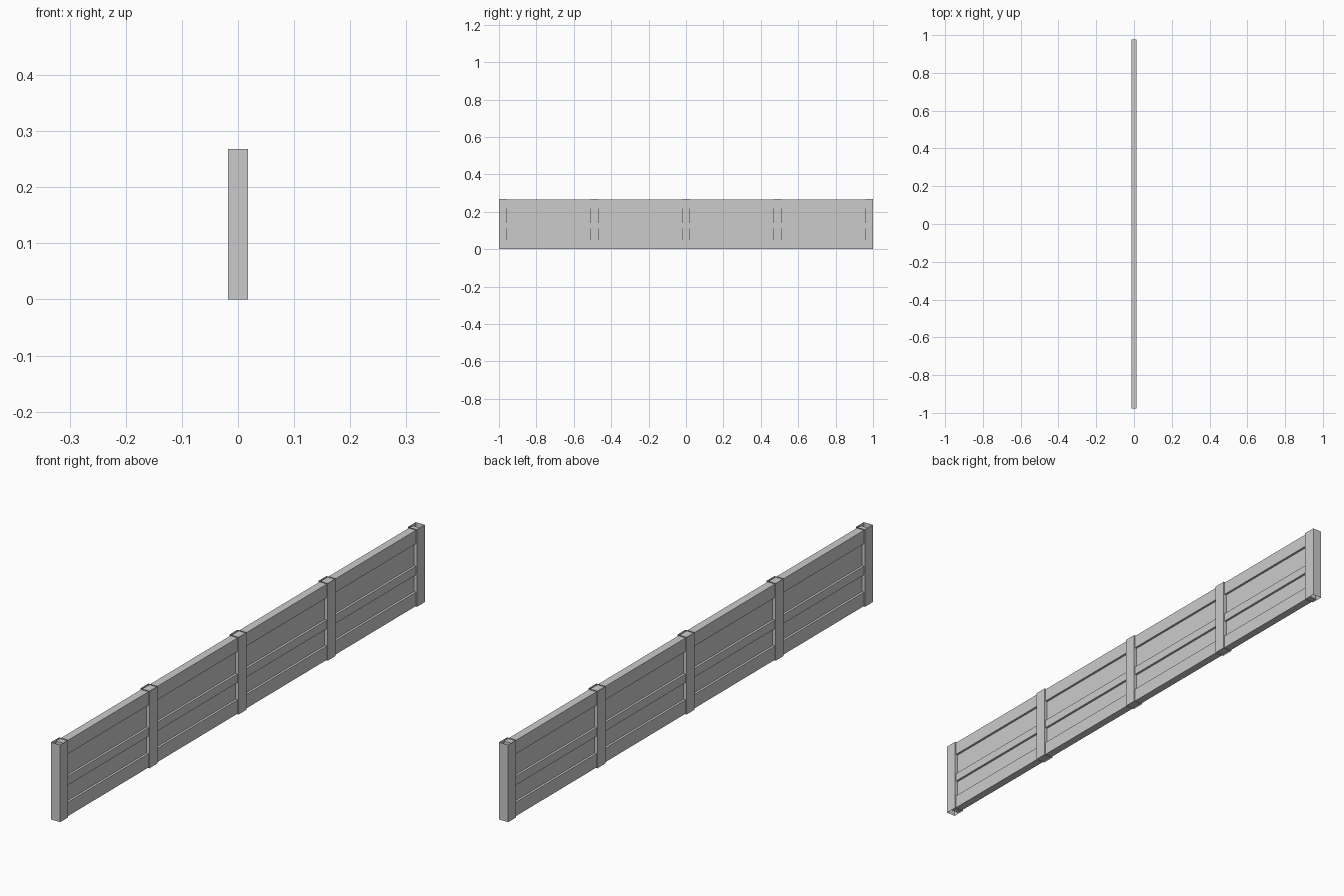
import bpy, bmesh

if "Cube" in bpy.data.objects:
    bpy.data.objects.remove(bpy.data.objects["Cube"])

H = 0.268          # post height
PITCH = 0.489      # post spacing
END = 2 * PITCH    # wall ends inside the outer posts


def make_object(name, bm):
    bmesh.ops.recalc_face_normals(bm, faces=bm.faces)
    mesh = bpy.data.meshes.new(name)
    bm.to_mesh(mesh)
    bm.free()
    obj = bpy.data.objects.new(name, mesh)
    bpy.context.collection.objects.link(obj)
    return obj


# wall: stepped cross-section with three raised rails, extruded along y
def wall(name):
    thin, thick = 0.006, 0.014
    half = [(thick, 0.002), (thick, 0.05), (thin, 0.05), (thin, 0.11), (thick, 0.11),
            (thick, 0.14), (thin, 0.14), (thin, 0.218), (thick, 0.218), (thick, 0.265)]
    profile = half + [(-x, z) for x, z in reversed(half)]
    bm = bmesh.new()
    face = bm.faces.new([bm.verts.new((x, -END, z)) for x, z in profile])
    ext = bmesh.ops.extrude_face_region(bm, geom=[face], use_keep_orig=True)
    verts = [g for g in ext["geom"] if isinstance(g, bmesh.types.BMVert)]
    bmesh.ops.translate(bm, verts=verts, vec=(0, 2 * END, 0))
    return make_object(name, bm)


# post: square sleeve, open at top and bottom
def post(name, y):
    bm = bmesh.new()
    bmesh.ops.create_cube(bm, size=1)
    bmesh.ops.scale(bm, vec=(0.035, 0.044, H), verts=bm.verts)
    bmesh.ops.translate(bm, vec=(0, y, H / 2), verts=bm.verts)
    bm.normal_update()
    caps = [f for f in bm.faces if abs(f.normal.z) > 0.5]
    bmesh.ops.delete(bm, geom=caps, context='FACES_ONLY')
    return make_object(name, bm)


wall("fence_wall")
for i in range(-2, 3):
    post(f"fence_post_{i + 3}", i * PITCH)
